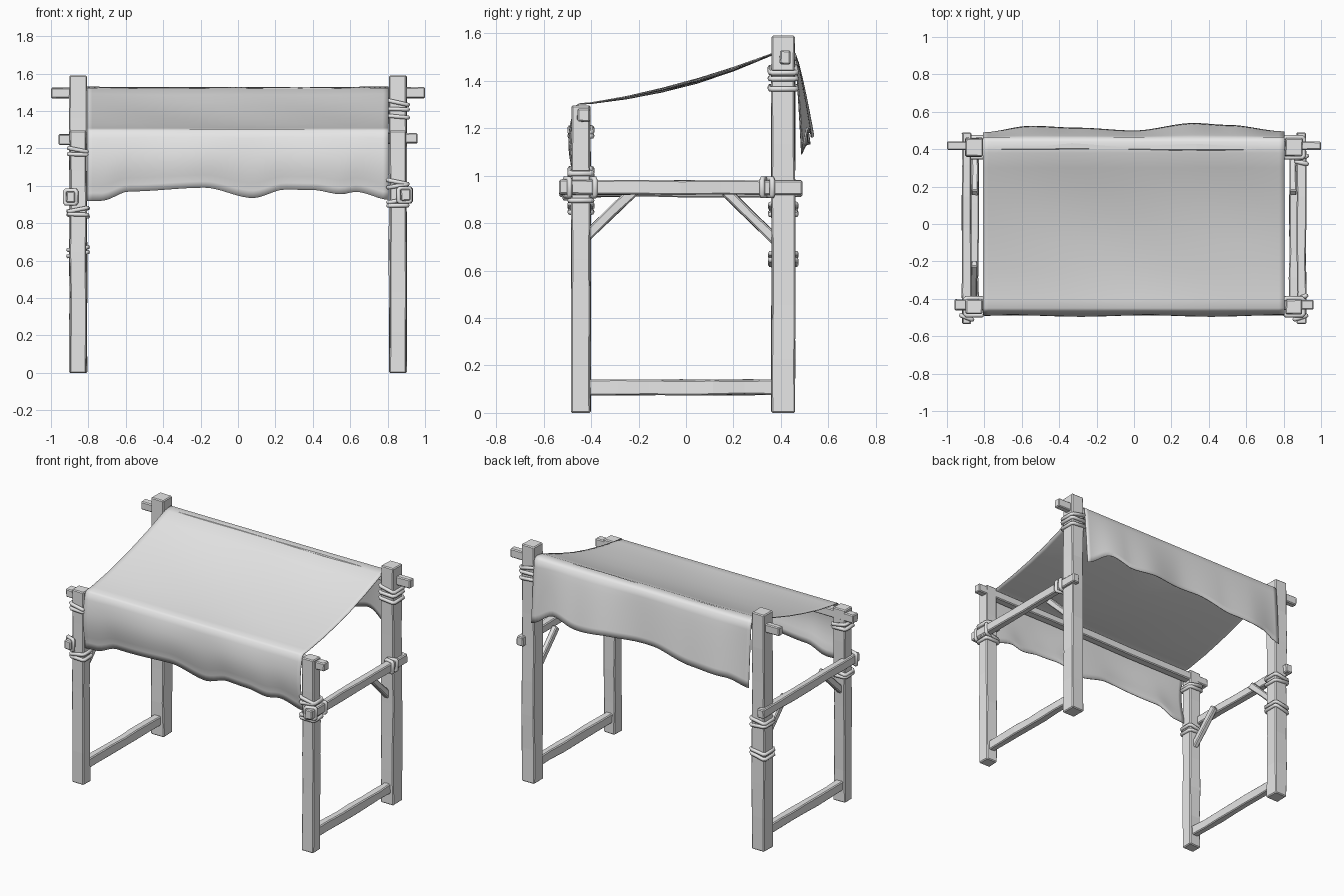
import bpy, bmesh, math, random
from mathutils import Vector

random.seed(4)
cube = bpy.data.objects.get("Cube")
if cube:
    bpy.data.objects.remove(cube, do_unlink=True)

# One pale grey for timber, rope and cloth
grey = bpy.data.materials.new("pale_grey")
grey.use_nodes = True
grey.diffuse_color = (0.8, 0.8, 0.8, 1)
grey.node_tree.nodes["Principled BSDF"].inputs["Base Color"].default_value = (0.8, 0.8, 0.8, 1)


def add_object(name, data):
    data.materials.append(grey)
    obj = bpy.data.objects.new(name, data)
    bpy.context.collection.objects.link(obj)
    return obj


def timber(name, start, end, width, depth, side=(1, 0, 0), rings=6, wobble=0.003):
    """Hand-hewn square bar: slightly uneven sections joined from start to end."""
    start, end = Vector(start), Vector(end)
    along = (end - start).normalized()
    u = Vector(side)
    v = along.cross(u).normalized()
    bm = bmesh.new()
    loops = []
    for i in range(rings + 1):
        centre = start.lerp(end, i / rings)
        loop = []
        for a, b in ((-1, -1), (1, -1), (1, 1), (-1, 1)):
            jit = [random.uniform(-wobble, wobble) for _ in range(2)]
            loop.append(bm.verts.new(centre + u * (a * width / 2 + jit[0]) + v * (b * depth / 2 + jit[1])))
        loops.append(loop)
    for low, high in zip(loops, loops[1:]):
        for k in range(4):
            n = (k + 1) % 4
            bm.faces.new((low[k], low[n], high[n], high[k]))
    bm.faces.new(loops[0][::-1])
    bm.faces.new(loops[-1])
    bmesh.ops.recalc_face_normals(bm, faces=bm.faces)
    mesh = bpy.data.meshes.new(name)
    bm.to_mesh(mesh)
    bm.free()
    obj = add_object(name, mesh)
    bevel = obj.modifiers.new("worn_edges", "BEVEL")
    bevel.width = 0.006
    bevel.segments = 1
    bevel.limit_method = "ANGLE"
    bevel.angle_limit = math.radians(40)
    return obj


def lashing(name, centre, offsets, half_a, half_b, axis="Z"):
    """Rope turns wound round a bar that runs along the given axis."""
    curve = bpy.data.curves.new(name, "CURVE")
    curve.dimensions = "3D"
    curve.bevel_depth = 0.012
    curve.bevel_resolution = 1
    c = 0.8
    outline = [(1, -c), (1, c), (c, 1), (-c, 1), (-1, c), (-1, -c), (-c, -1), (c, -1)]
    for offset in offsets:
        tilt = random.uniform(-0.012, 0.012)
        spline = curve.splines.new("POLY")
        spline.points.add(len(outline) - 1)
        spline.use_cyclic_u = True
        for point, (a, b) in zip(spline.points, outline):
            p, q, r = a * half_a, b * half_b, offset + tilt * a
            local = Vector((p, q, r)) if axis == "Z" else Vector((p, r, q))
            point.co = (*(Vector(centre) + local), 1)
    return add_object(name, curve)


# Frame: posts, bottom stretchers and side rails
FRONT_Y, BACK_Y, POST_X = -0.443, 0.41, 0.855
for s, label in ((1, "left"), (-1, "right")):
    x = s * POST_X
    timber(f"front_post_{label}", (x, FRONT_Y, 0), (x, FRONT_Y, 1.295), 0.088, 0.08)
    timber(f"back_post_{label}", (x, BACK_Y, 0), (x, BACK_Y, 1.59), 0.094, 0.098, rings=7)
    timber(f"bottom_stretcher_{label}", (x, -0.42, 0.108), (x, 0.38, 0.108), 0.05, 0.064)
    z = 0.95 if s > 0 else 0.94
    timber(f"side_rail_{label}", (s * 0.895, -0.535, z), (s * 0.895, 0.49, z), 0.05, 0.06)
    timber(f"back_brace_{label}", (s * 0.85, 0.39, 0.715), (s * 0.85, 0.165, 0.935), 0.035, 0.042, rings=2)
timber("front_brace_right", (-0.855, -0.42, 0.745), (-0.855, -0.21, 0.945), 0.035, 0.042, rings=2)

# Cross beams that carry the cloth
timber("front_beam", (-0.96, -0.432, 1.248), (0.96, -0.432, 1.255), 0.055, 0.055, (0, 1, 0))
timber("back_beam", (-1, 0.418, 1.497), (1, 0.418, 1.497), 0.047, 0.058, (0, 1, 0))

# Rope lashings
lashing("rope_back_left_top", (POST_X, BACK_Y, 1.41), (-0.04, 0, 0.035), 0.054, 0.055)
lashing("rope_front_left", (POST_X, FRONT_Y, 0.95), (-0.055, -0.03, 0.05, 0.07), 0.052, 0.046)
lashing("rope_front_right_top", (-POST_X, FRONT_Y, 1.18), (-0.012, 0.012), 0.05, 0.046)
lashing("rope_front_right", (-POST_X, FRONT_Y, 0.86), (-0.013, 0.013), 0.05, 0.046)
lashing("rope_back_right_upper", (-POST_X, BACK_Y, 0.86), (-0.02, 0.012), 0.053, 0.054)
lashing("rope_back_right_lower", (-POST_X, BACK_Y, 0.65), (-0.015, 0.015), 0.053, 0.054)
lashing("rope_rail_left_back", (0.895, 0.34, 0.95), (-0.012, 0.014), 0.03, 0.036, "Y")
lashing("rope_rail_left_front", (0.89, -0.45, 0.95), (-0.05, 0.055), 0.032, 0.036, "Y")
lashing("rope_rail_right_front", (-0.895, -0.45, 0.94), (-0.05,), 0.03, 0.036, "Y")


def sample(points, x):
    """Smoothly interpolate a short list of (x, value) pairs."""
    for (x0, v0), (x1, v1) in zip(points, points[1:]):
        if x <= x1:
            t = max(0, (x - x0) / (x1 - x0))
            return v0 + (v1 - v0) * t * t * (3 - 2 * t)
    return points[-1][1]


# Canopy cloth: front drop, sloping top and back drop in one draped sheet
front_hem = [(-0.81, 0.92), (-0.73, 0.92), (-0.58, 0.97), (-0.18, 0.99), (0.08, 0.935),
             (0.25, 0.98), (0.4, 0.978), (0.55, 0.955), (0.63, 0.968), (0.81, 0.925)]
back_hem = [(-0.81, 1.09), (-0.65, 1.13), (-0.4, 1.14), (-0.1, 1.19), (0.2, 1.18),
            (0.45, 1.16), (0.62, 1.2), (0.81, 1.1)]
back_out = [(-0.81, 0.49), (-0.55, 0.525), (-0.3, 0.515), (0, 0.5), (0.32, 0.54),
            (0.5, 0.53), (0.81, 0.495)]
slope = [(-0.465, 1.295), (-0.45, 1.305), (-0.4, 1.31), (-0.25, 1.337), (-0.1, 1.37),
         (0.05, 1.408), (0.2, 1.455), (0.3, 1.492), (0.38, 1.522), (0.44, 1.53), (0.462, 1.515)]
COLUMNS, DROP = 56, 9


def cloth_column(x):
    column = []
    for i in range(DROP, 0, -1):
        t = i / DROP
        y = -0.468 - 0.024 * math.sin(math.pi * min(1, t * 1.1)) + 0.009 * t * math.sin(9 * x + 1)
        column.append((x, y, 1.295 + (sample(front_hem, x) - 1.295) * t))
    sag_x = 1 - (x / 0.81) ** 2
    for y, z in slope:
        f = (y + 0.465) / 0.927
        wave = 0.004 * math.sin(7 * x + 5 * y) * math.sin(math.pi * f)
        column.append((x, y, z - 0.012 * sag_x * math.sin(math.pi * f) + wave))
    for i in range(1, DROP + 1):
        t = i / DROP
        y = 0.462 + (sample(back_out, x) - 0.462) * t ** 0.8
        column.append((x, y, 1.515 + (sample(back_hem, x) - 1.515) * t))
    return column


bm = bmesh.new()
grid = []
for c in range(COLUMNS + 1):
    x = -0.808 + 1.612 * c / COLUMNS
    grid.append([bm.verts.new(p) for p in cloth_column(x)])
for a, b in zip(grid, grid[1:]):
    for r in range(len(a) - 1):
        bm.faces.new((a[r], b[r], b[r + 1], a[r + 1]))
mesh = bpy.data.meshes.new("canopy_cloth")
bm.to_mesh(mesh)
bm.free()
cloth = add_object("canopy_cloth", mesh)
thick = cloth.modifiers.new("cloth_thickness", "SOLIDIFY")
thick.thickness = 0.005
bpy.ops.object.select_all(action="DESELECT")
cloth.select_set(True)
bpy.context.view_layer.objects.active = cloth
bpy.ops.object.shade_smooth_by_angle(angle=math.radians(50))
